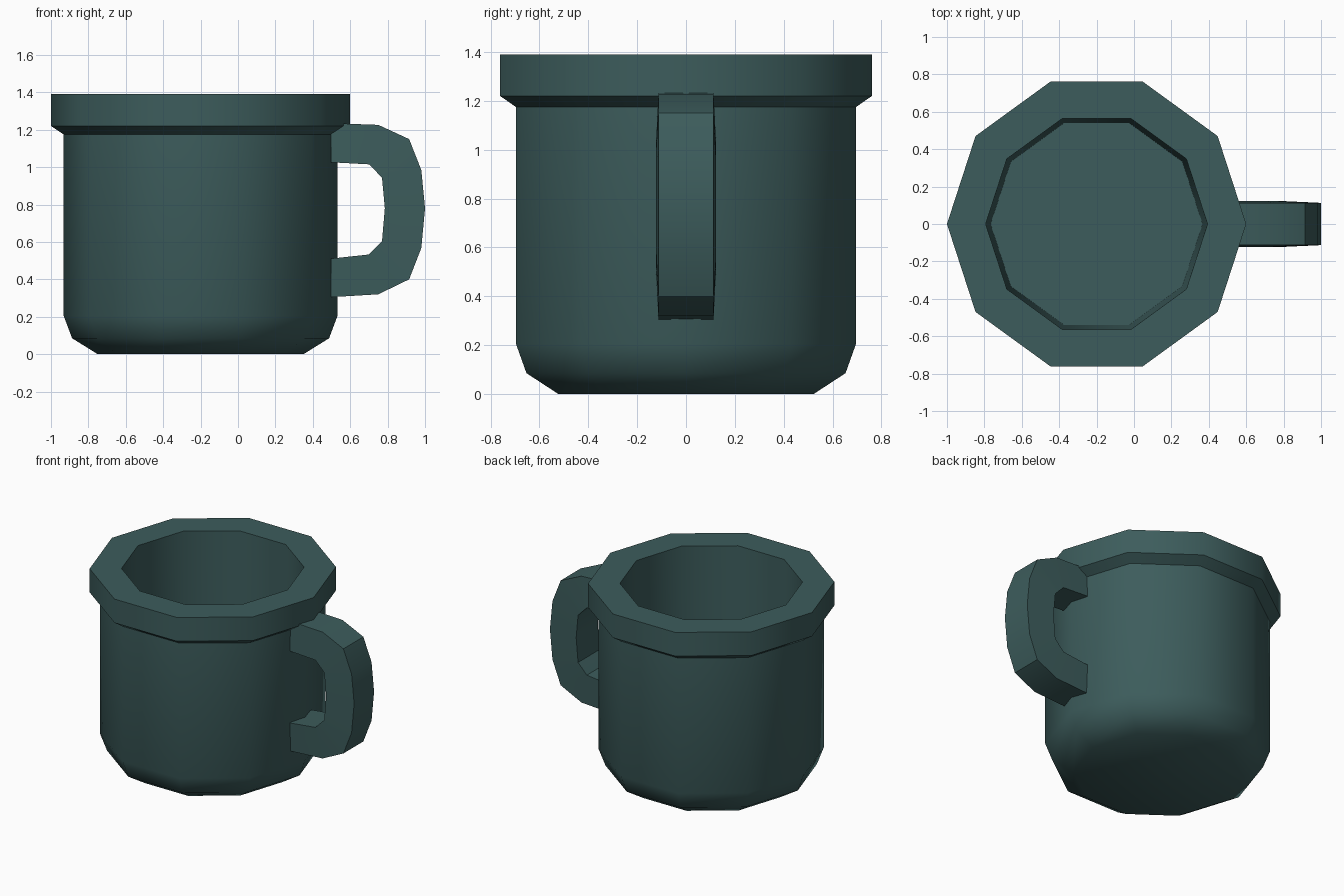
import bpy, bmesh, math

if "Cube" in bpy.data.objects:
    bpy.data.objects.remove(bpy.data.objects["Cube"])

teal = bpy.data.materials.new("dark_teal")
teal.diffuse_color = (0.046, 0.108, 0.107, 1)
teal.use_nodes = True
teal.node_tree.nodes["Principled BSDF"].inputs["Base Color"].default_value = teal.diffuse_color


def finish(name, bm):
    bmesh.ops.recalc_face_normals(bm, faces=bm.faces)
    mesh = bpy.data.meshes.new(name)
    bm.to_mesh(mesh)
    bm.free()
    ob = bpy.data.objects.new(name, mesh)
    bpy.context.collection.objects.link(ob)
    mesh.materials.append(teal)
    bpy.ops.object.select_all(action='DESELECT')
    ob.select_set(True)
    bpy.context.view_layer.objects.active = ob
    bpy.ops.object.shade_smooth_by_angle(angle=math.radians(40))
    return ob


# Cup: ten-sided lathe from the base, over the rim, down to the inner floor
SIDES, CX = 10, -0.2
profile = [(0.55, 0), (0.687, 0.085), (0.732, 0.205), (0.732, 1.175),
           (0.80, 1.22), (0.80, 1.39), (0.593, 1.39), (0.567, 0.14)]
bm = bmesh.new()
rings = []
for r, z in profile:
    rings.append([bm.verts.new((CX + r * math.cos(math.tau * i / SIDES),
                                r * math.sin(math.tau * i / SIDES), z))
                  for i in range(SIDES)])
for a, b in zip(rings, rings[1:]):
    for i in range(SIDES):
        j = (i + 1) % SIDES
        bm.faces.new((a[i], a[j], b[j], b[i]))
bm.faces.new(rings[0])
bm.faces.new(rings[-1])
finish("cup", bm)

# Handle: swept band, slightly wider on its inner side
outer = [(0.497, 1.235), (0.75, 1.226), (0.915, 1.15), (0.98, 0.985), (1.0, 0.78),
         (0.98, 0.567), (0.915, 0.40), (0.75, 0.32), (0.497, 0.305)]
inner = [(0.497, 1.026), (0.70, 1.015), (0.735, 0.98), (0.77, 0.943), (0.785, 0.78),
         (0.77, 0.605), (0.735, 0.57), (0.70, 0.533), (0.497, 0.511)]
bm = bmesh.new()
sections = []
for (xo, zo), (xi, zi) in zip(outer, inner):
    sections.append([bm.verts.new(p) for p in (
        (xo, -0.113, zo), (xo, 0.113, zo), (xi, 0.123, zi), (xi, -0.123, zi))])
for a, b in zip(sections, sections[1:]):
    for i in range(4):
        j = (i + 1) % 4
        bm.faces.new((a[i], a[j], b[j], b[i]))
bm.faces.new(sections[0])
bm.faces.new(sections[-1])
finish("handle", bm)
